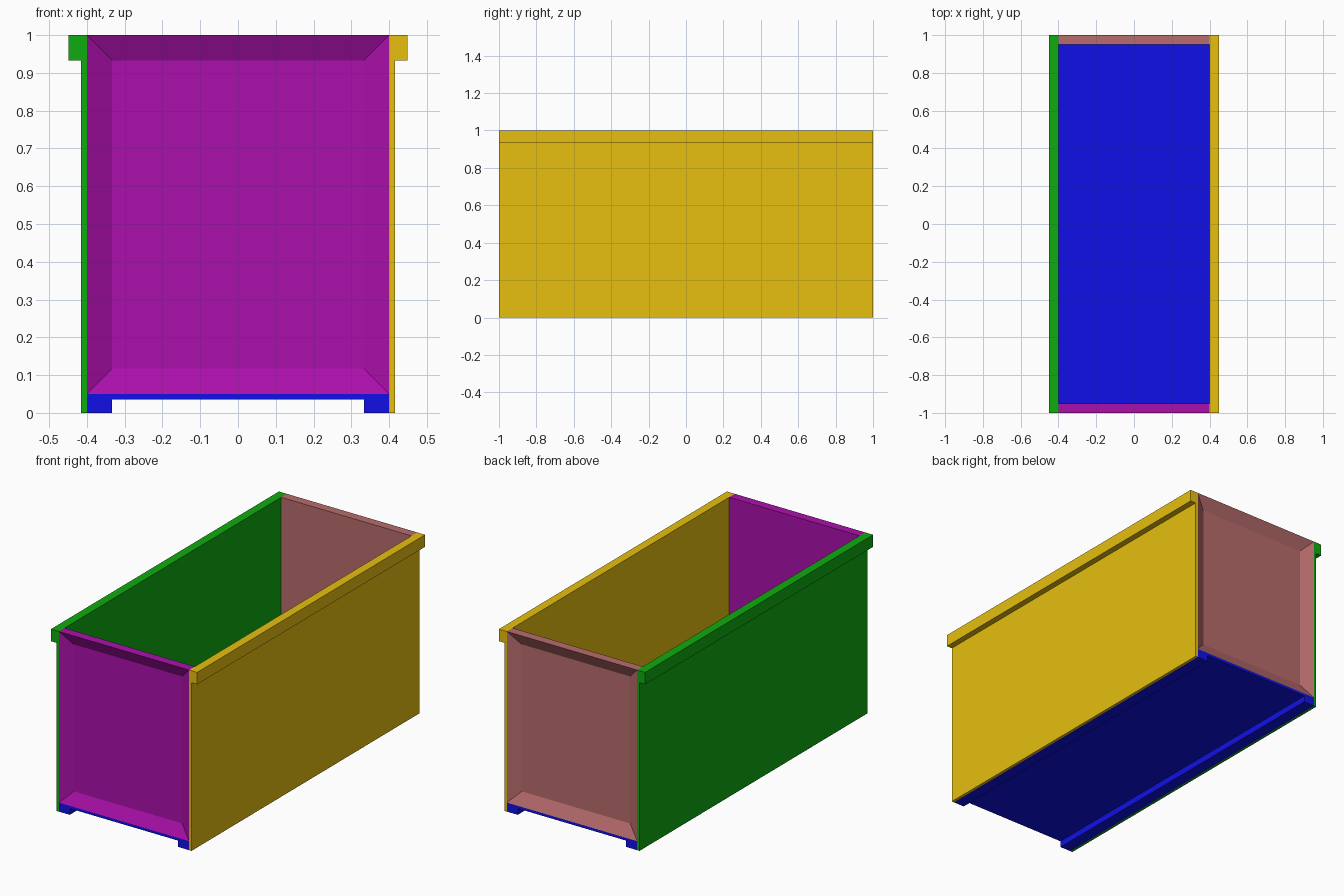
import bpy, bmesh
from mathutils import Matrix, Vector

if "Cube" in bpy.data.objects:
    bpy.data.objects.remove(bpy.data.objects["Cube"])

INNER, RIM, HALF_LEN = 0.40, 0.067, 1.0
THICK, SHEET, FLOOR_Z = 0.05, 0.015, 0.05


def finish(bm, name, color):
    bmesh.ops.recalc_face_normals(bm, faces=bm.faces)
    mesh = bpy.data.meshes.new(name)
    bm.to_mesh(mesh)
    bm.free()
    mat = bpy.data.materials.new(name + "_paint")
    mat.diffuse_color = (*color, 1)
    mat.use_nodes = True
    mat.node_tree.nodes["Principled BSDF"].inputs["Base Color"].default_value = mat.diffuse_color
    mesh.materials.append(mat)
    obj = bpy.data.objects.new(name, mesh)
    bpy.context.collection.objects.link(obj)
    return obj


def extrude_profile(name, points, color):
    """Extrude an x/z outline along the full length of the box."""
    bm = bmesh.new()
    face = bm.faces.new([bm.verts.new((x, -HALF_LEN, z)) for x, z in points])
    ext = bmesh.ops.extrude_face_region(bm, geom=[face])
    verts = [g for g in ext["geom"] if isinstance(g, bmesh.types.BMVert)]
    bmesh.ops.translate(bm, verts=verts, vec=(0, 2 * HALF_LEN, 0))
    return finish(bm, name, color)


def end_panel(name, side, color):
    """Thick end board with a recessed field on its outer face."""
    bm = bmesh.new()
    height = 1 - FLOOR_Z
    centre = Vector((0, side * (HALF_LEN - THICK / 2), FLOOR_Z + height / 2))
    size = (2 * INNER, THICK, height, 1)
    bmesh.ops.create_cube(bm, size=1, matrix=Matrix.Translation(centre) @ Matrix.Diagonal(size))
    outer = max(bm.faces, key=lambda f: side * f.calc_center_median().y)
    bmesh.ops.inset_region(bm, faces=[outer], thickness=RIM, use_even_offset=True)
    bmesh.ops.translate(bm, verts=outer.verts, vec=(0, -side * (THICK - SHEET), 0))
    return finish(bm, name, color)


# Side walls: thin sheet with an overhanging top rim
for name, s, color in (("left_wall", -1, (0.005, 0.41, 0.005)),
                       ("right_wall", 1, (0.8, 0.52, 0.005))):
    sheet, rim = INNER + SHEET, INNER + THICK - 0.001
    extrude_profile(name, [(s * x, z) for x, z in (
        (INNER, 0), (sheet, 0), (sheet, 1 - RIM), (rim, 1 - RIM), (rim, 1), (INNER, 1))], color)

# Floor with a runner under each long edge
run, under = INNER - RIM, FLOOR_Z - SHEET
extrude_profile("floor", [(-INNER, 0), (-run, 0), (-run, under), (run, under), (run, 0),
                          (INNER, 0), (INNER, FLOOR_Z), (-INNER, FLOOR_Z)], (0.005, 0.005, 0.8))

# Recessed end panels
end_panel("front_panel", -1, (0.41, 0.005, 0.41))
end_panel("back_panel", 1, (0.48, 0.15, 0.15))
